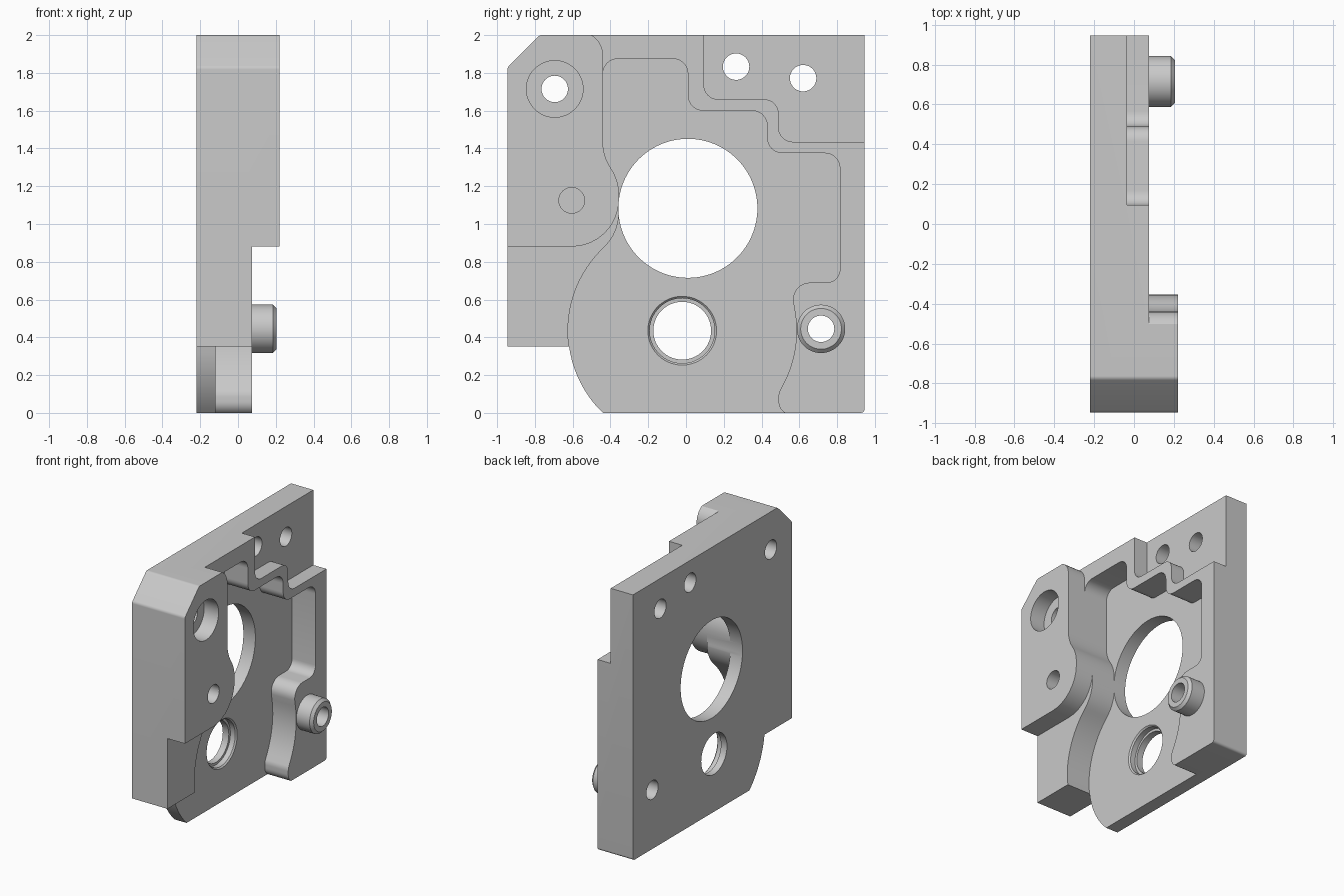
import bpy, bmesh, math
from mathutils import Vector

cube = bpy.data.objects.get("Cube")
if cube:
    bpy.data.objects.remove(cube, do_unlink=True)

metal = bpy.data.materials.new("machined_grey")
metal.use_nodes = True
grey = (0.585, 0.585, 0.585, 1)
metal.diffuse_color = grey
metal.node_tree.nodes["Principled BSDF"].inputs["Base Color"].default_value = grey

BACK, FLOOR, CORNER, FACE, TOP, OUT = -0.22, -0.12, -0.035, 0.075, 0.22, 0.4


def rounded(path, steps=8):
    """Outline from (y, z) points; a third value rounds that corner."""
    pts = []
    for i, p in enumerate(path):
        if len(p) == 2:
            pts.append(tuple(p))
            continue
        c = Vector(p[:2])
        a = (Vector(path[i - 1][:2]) - c).normalized()
        b = (Vector(path[(i + 1) % len(path)][:2]) - c).normalized()
        half = a.angle(b) / 2
        centre = c + (a + b).normalized() * p[2] / math.sin(half)
        start = c + a * p[2] / math.tan(half) - centre
        end = c + b * p[2] / math.tan(half) - centre
        sweep = start.angle(end)
        for k in range(steps + 1):
            t = k / steps
            v = (start * math.sin((1 - t) * sweep) + end * math.sin(t * sweep)) / math.sin(sweep)
            pts.append(tuple(centre + v))
    return pts


def arc(y, z, r, a0, a1, n):
    angles = [math.radians(a0 + (a1 - a0) * k / n) for k in range(n + 1)]
    return [(y + r * math.cos(a), z + r * math.sin(a)) for a in angles]


def loft(name, sections):
    """Solid through matching outlines stacked along x."""
    bm = bmesh.new()
    rings = [[bm.verts.new((x, y, z)) for y, z in pts] for x, pts in sections]
    n = len(rings[0])
    for lo, hi in zip(rings, rings[1:]):
        for i in range(n):
            j = (i + 1) % n
            bm.faces.new((lo[i], lo[j], hi[j], hi[i]))
    bm.faces.new(rings[0][::-1])
    bm.faces.new(rings[-1])
    bm.normal_update()
    if bm.calc_volume(signed=True) < 0:
        bmesh.ops.reverse_faces(bm, faces=bm.faces[:])
    mesh = bpy.data.meshes.new(name)
    bm.to_mesh(mesh)
    bm.free()
    mesh.materials.append(metal)
    ob = bpy.data.objects.new(name, mesh)
    bpy.context.collection.objects.link(ob)
    return ob


def prism(name, pts, x0, x1):
    return loft(name, [(x0, pts), (x1, pts)])


def turned(name, y, z, profile, n=48):
    return loft(name, [(x, arc(y, z, r, 0, 360 - 360 / n, n - 1)) for x, r in profile])


def combine(body, tool, operation="DIFFERENCE"):
    mod = body.modifiers.new(tool.name, "BOOLEAN")
    mod.operation, mod.solver, mod.object = operation, "EXACT", tool
    bpy.context.view_layer.objects.active = body
    bpy.ops.object.modifier_apply(modifier=mod.name)
    bpy.data.objects.remove(tool, do_unlink=True)


# Shared edges: round lower lobe and the curved side of the raised block
LOBE = (-0.02, 0.435, 0.605)
lobe_low = arc(*LOBE, 226, 188, 10)
lobe_up = arc(*LOBE, 188, 135, 14)
side = rounded([(-0.44, 1.6), (-0.44, 1.36, 0.25), (-0.355, 1.23, 0.25), (-0.355, 1.145)])

# Plate outline
outline = rounded([(0.945, 0, 0.02), (0.945, 2), (-0.775, 2, 0.03), (-0.945, 1.83, 0.03),
                   (-0.945, lobe_low[-1][1])] + lobe_low[::-1][:-1] + [(-0.44, 0)])
plate = prism("mounting_plate", outline, BACK, TOP)

# Lower the face around the raised block
combine(plate, prism("face_cutter", rounded(
    [(-0.6, 2.2), (-0.58, 2.02), (-0.44, 2, 0.12)] + side +
    [(-0.355, 0.88, 0.25), (-1.1, 0.88), (-1.1, -0.2), (1.1, -0.2), (1.1, 2.2)]), FACE, OUT))

# Main pocket
pocket = rounded(
    [(-0.7, -0.1), (-0.7, 0.3)] + lobe_up + [(-0.355, 0.956, 0.25)] + side[::-1] +
    [(-0.44, 1.875, 0.08), (0.01, 1.875, 0.08), (0.01, 1.6, 0.08), (0.43, 1.6, 0.08),
     (0.43, 1.375, 0.08), (0.815, 1.375, 0.08), (0.815, 0.69, 0.07), (0.55, 0.69, 0.09)] +
    arc(*LOBE, 10, -27, 10) +
    [(0.49, 0.103, 0.08), (0.49, 0, 0.07), (0.62, -0.02), (0.62, -0.1)])
combine(plate, prism("pocket_cutter", pocket, FLOOR, OUT))

# Stepped corner
combine(plate, prism("corner_cutter", rounded(
    [(0.095, 2.2), (0.095, 1.66, 0.075), (0.49, 1.66, 0.075), (0.49, 1.435, 0.075),
     (1.1, 1.435), (1.1, 2.2)]), CORNER, OUT))

# Raised bushing
combine(plate, turned("bushing", 0.715, 0.445,
        [(0, 0.128), (0.185, 0.128), (0.205, 0.108)]), "UNION")

# Bores and holes
small = [(-0.4, 0.07), (OUT, 0.07)]
for y, z in [(0.265, 1.833), (0.62, 1.772), (0.715, 0.445)]:
    combine(plate, turned("hole_cutter", y, z, small))
combine(plate, turned("counterbore_cutter", -0.695, 1.715,
        [(-0.4, 0.07), (0.1, 0.07), (0.1, 0.15), (OUT, 0.15)]))
combine(plate, turned("blind_hole_cutter", -0.605, 1.125, [(0.05, 0.068), (OUT, 0.068)]))
combine(plate, turned("main_bore_cutter", 0.01, 1.083, [(-0.4, 0.368), (OUT, 0.368)], 96))
combine(plate, turned("bearing_seat_cutter", -0.02, 0.435,
        [(-0.4, 0.153), (-0.17, 0.153), (-0.17, 0.172), (-0.13, 0.172), (FLOOR, 0.182),
         (OUT, 0.182)], 64))

# Smooth the curved walls, keep machined edges sharp
bpy.ops.object.select_all(action="DESELECT")
plate.select_set(True)
bpy.context.view_layer.objects.active = plate
bpy.ops.object.shade_smooth_by_angle(angle=math.radians(30))
